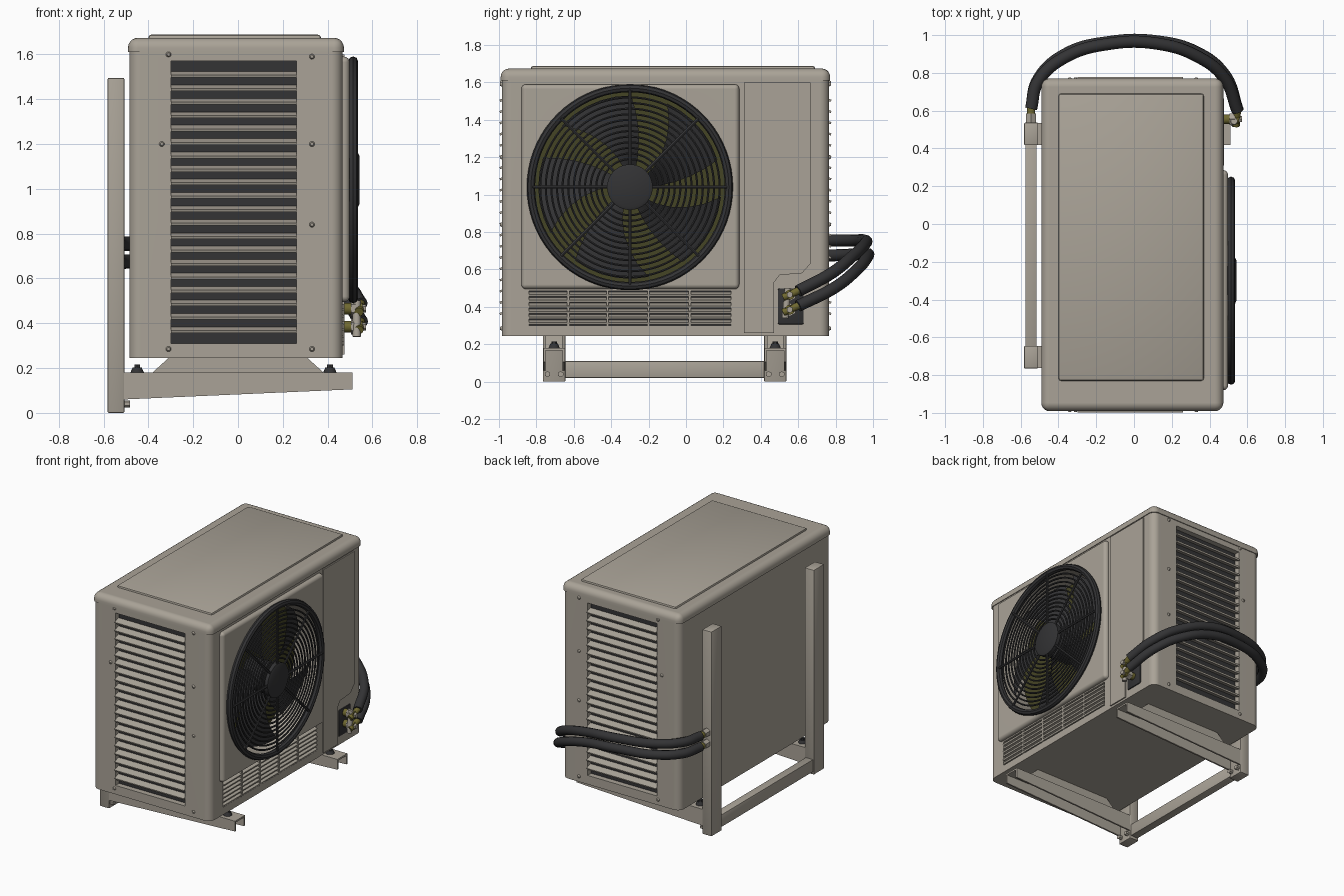
import bpy, bmesh, math
from math import sin, cos, pi, radians
from mathutils import Vector, Matrix

if "Cube" in bpy.data.objects:
    bpy.data.objects.remove(bpy.data.objects["Cube"])


def material(name, rgb):
    m = bpy.data.materials.new(name)
    m.diffuse_color = (*rgb, 1)
    m.use_nodes = True
    m.node_tree.nodes["Principled BSDF"].inputs["Base Color"].default_value = m.diffuse_color
    return m


BEIGE = material("warm beige", (0.40, 0.365, 0.31))
DARK = material("charcoal", (0.033, 0.033, 0.035))
OLIVE = material("dark olive", (0.06, 0.058, 0.018))
BRASS = material("brass", (0.16, 0.14, 0.03))


def finish(name, bm, mat):
    bmesh.ops.recalc_face_normals(bm, faces=bm.faces)
    me = bpy.data.meshes.new(name)
    bm.to_mesh(me)
    bm.free()
    me.materials.append(mat)
    ob = bpy.data.objects.new(name, me)
    bpy.context.collection.objects.link(ob)
    return ob


def box(name, x0, x1, y0, y1, z0, z1, mat, r=0, seg=3, rot=None, flat_base=False):
    bm = bmesh.new()
    bmesh.ops.create_cube(bm, size=1)
    size = Vector((x1 - x0, y1 - y0, z1 - z0))
    mid = Vector((x0 + x1, y0 + y1, z0 + z1)) / 2
    bmesh.ops.scale(bm, vec=size, verts=bm.verts)
    if r:
        edges = [e for e in bm.edges
                 if not flat_base or max(v.co.z for v in e.verts) > 0]
        bmesh.ops.bevel(bm, geom=edges, offset=r, segments=seg, profile=0.5, affect='EDGES')
    if rot:
        bmesh.ops.transform(bm, matrix=Matrix.Rotation(rot[0], 4, rot[1]), verts=bm.verts)
    bmesh.ops.translate(bm, vec=mid, verts=bm.verts)
    return finish(name, bm, mat)


def cyl(name, p0, p1, r, mat, n=24, r2=None):
    p0, p1 = Vector(p0), Vector(p1)
    d = p1 - p0
    m = Matrix.Translation((p0 + p1) / 2) @ d.to_track_quat('Z', 'Y').to_matrix().to_4x4()
    bm = bmesh.new()
    bmesh.ops.create_cone(bm, cap_ends=True, segments=n, radius1=r,
                          radius2=r if r2 is None else r2, depth=d.length, matrix=m)
    return finish(name, bm, mat)


def prism(name, pts, axis, a, b, mat):
    """Extrude a 2D outline from a to b along x or y."""
    bm = bmesh.new()
    put = (lambda p, t: (t, *p)) if axis == 'x' else (lambda p, t: (p[0], t, p[1]))
    f = bm.faces.new([bm.verts.new(put(p, a)) for p in pts])
    ext = bmesh.ops.extrude_face_region(bm, geom=[f])
    step = Vector((b - a, 0, 0)) if axis == 'x' else Vector((0, b - a, 0))
    bmesh.ops.translate(bm, vec=step,
                        verts=[v for v in ext['geom'] if isinstance(v, bmesh.types.BMVert)])
    return finish(name, bm, mat)


def tubes(name, paths, r, mat, cyclic=False, smooth=False, res=2):
    cu = bpy.data.curves.new(name, 'CURVE')
    cu.dimensions = '3D'
    cu.bevel_depth, cu.bevel_resolution, cu.use_fill_caps = r, res, True
    for path in paths:
        s = cu.splines.new('BEZIER' if smooth else 'POLY')
        pts = s.bezier_points if smooth else s.points
        pts.add(len(path) - 1)
        for p, co in zip(pts, path):
            if smooth:
                p.co = co
                p.handle_left_type = p.handle_right_type = 'AUTO'
            else:
                p.co = (*co, 1)
        s.use_cyclic_u = cyclic
    cu.materials.append(mat)
    ob = bpy.data.objects.new(name, cu)
    bpy.context.collection.objects.link(ob)
    bpy.ops.object.select_all(action='DESELECT')
    ob.select_set(True)
    bpy.context.view_layer.objects.active = ob
    bpy.ops.object.convert(target='MESH')
    return ob


def cut(ob, cutter):
    mod = ob.modifiers.new("cut", 'BOOLEAN')
    mod.operation, mod.solver, mod.object = 'DIFFERENCE', 'EXACT', cutter
    bpy.context.view_layer.objects.active = ob
    bpy.ops.object.modifier_apply(modifier=mod.name)


FY, FZ = -0.30, 1.04          # fan centre

# Casing, lid and raised fan panel
casing = box("casing", -0.485, 0.467, -0.985, 0.765, 0.245, 1.66, BEIGE, 0.05, 5, flat_base=True)
lid = box("lid", -0.491, 0.473, -0.991, 0.771, 1.61, 1.674, BEIGE, 0.045, 5, flat_base=True)
box("lid_raised_panel", -0.40, 0.37, -0.83, 0.69, 1.66, 1.688, BEIGE, 0.013, 2, flat_base=True)
panel = box("fan_panel", 0.42, 0.498, -0.88, 0.285, 0.495, 1.59, BEIGE, 0.025, 4)
prism("service_cover", [(0.31, 0.26), (0.47, 0.26), (0.47, 0.53), (0.50, 0.57), (0.62, 0.58),
                        (0.665, 0.63), (0.665, 1.60), (0.31, 1.60)], 'x', 0.45, 0.476, BEIGE)

# Pockets for the fan, louvres, lower vent and valve
cutters = [cyl("cut_fan", (0.30, FY, FZ), (0.7, FY, FZ), 0.515, DARK, 64),
           box("cut_front", -0.30, 0.26, -1.1, -0.94, 0.31, 1.57, DARK),
           box("cut_back", -0.30, 0.26, 0.72, 0.9, 0.31, 1.57, DARK),
           box("cut_vent", 0.42, 0.6, -0.84, 0.24, 0.30, 0.485, DARK)]
for c in cutters:
    cut(casing, c)
cut(panel, cutters[0])
for c in cutters:
    bpy.data.objects.remove(c)

# Side louvres on both ends
for name, y, s in (("front", -0.985, 1), ("back", 0.765, -1)):
    yb = y + s * 0.043
    box(name + "_louvre_back", -0.30, 0.26, yb - 0.003, yb + 0.003, 0.31, 1.57, DARK)
    for i in range(20):
        z = 0.37 + i * 0.06
        yc = y + s * 0.012
        box(f"{name}_slat_{i}", -0.30, 0.26, yc - 0.024, yc + 0.024, z - 0.006, z + 0.006,
            BEIGE, rot=(s * radians(20), 'X'))
    for x, z in ((-0.31, 0.285), (0.33, 0.285), (-0.31, 1.6), (0.33, 1.59), (0.33, 0.84),
                 (-0.34, 1.2), (0.33, 1.2)):
        cyl(f"{name}_screw", (x, y, z), (x, y - s * 0.010, z), 0.012, BEIGE, 12, 0.007)

# Lower vent under the fan
box("vent_back", 0.421, 0.426, -0.84, 0.24, 0.30, 0.485, DARK)
for i in range(6):
    z = 0.317 + i * 0.030
    box(f"vent_slat_{i}", 0.43, 0.474, -0.84, 0.24, z - 0.006, z + 0.006, BEIGE,
        rot=(radians(18), 'Y'))
for y in (-0.63, -0.42, -0.20, 0.02):
    box("vent_bar", 0.43, 0.472, y - 0.006, y + 0.006, 0.30, 0.485, BEIGE)


# Fan grille: rim, rings, spokes, hub
def circle(r, x, n=72):
    return [(x, FY + r * cos(2 * pi * i / n), FZ + r * sin(2 * pi * i / n)) for i in range(n)]


tubes("grille_rim", [circle(0.529, 0.514)], 0.022, DARK, cyclic=True)
tubes("grille_rings", [circle(0.15 + 0.03 * i, 0.522) for i in range(12)], 0.0065, DARK,
      cyclic=True, res=1)
tubes("grille_spokes", [[(0.526, FY + r * cos(a), FZ + r * sin(a)) for r in (0.08, 0.52)]
                        for a in (k * pi / 4 for k in range(8))], 0.009, DARK, res=1)
cyl("grille_hub", (0.50, FY, FZ), (0.535, FY, FZ), 0.122, DARK, 40)
cyl("grille_hub_cap", (0.535, FY, FZ), (0.543, FY, FZ), 0.122, DARK, 40, 0.105)

# Fan behind the grille
cyl("fan_recess_back", (0.301, FY, FZ), (0.308, FY, FZ), 0.514, OLIVE, 64)
cyl("fan_motor", (0.305, FY, FZ), (0.47, FY, FZ), 0.11, DARK, 32)
bm = bmesh.new()
for b in range(5):
    grid = []
    for j in range(6):
        r = 0.09 + 0.08 * j
        row = []
        for k in range(6):
            t = k / 5
            a = b * 2 * pi / 5 + 0.06 * j + t * (0.6 + 0.05 * j)
            row.append(bm.verts.new((0.37 + 0.09 * t, FY + r * cos(a), FZ + r * sin(a))))
        grid.append(row)
    for j in range(5):
        for k in range(5):
            bm.faces.new((grid[j][k], grid[j][k + 1], grid[j + 1][k + 1], grid[j + 1][k]))
finish("fan_blades", bm, DARK)

# Valve plate and fittings
box("valve_plate", 0.455, 0.475, 0.49, 0.63, 0.305, 0.50, DARK, 0.01, 2)
for z in (0.465, 0.385):
    cyl("valve_body", (0.46, 0.555, z), (0.555, 0.555, z), 0.026, BRASS, 16)
    cyl("valve_nut", (0.505, 0.555, z), (0.535, 0.555, z), 0.036, BEIGE, 6)
    cyl("valve_cap", (0.555, 0.555, z), (0.572, 0.555, z), 0.018, BEIGE, 6)
    cyl("valve_outlet", (0.54, 0.52, z - 0.015), (0.548, 0.62, z + 0.03), 0.02, BRASS, 16)
cyl("valve_stem", (0.53, 0.53, 0.34), (0.53, 0.545, 0.50), 0.018, BEIGE, 12)

# Two insulated hoses round the back, with couplings at the post
ends = [[(-0.545, 0.61, 0.755), (-0.51, 0.75, 0.755), (-0.37, 0.88, 0.755), (-0.12, 0.955, 0.755),
         (0.12, 0.955, 0.735), (0.33, 0.89, 0.67), (0.48, 0.77, 0.575), (0.548, 0.60, 0.485)],
        [(-0.545, 0.61, 0.675), (-0.51, 0.76, 0.675), (-0.37, 0.895, 0.68), (-0.12, 0.965, 0.685),
         (0.12, 0.967, 0.665), (0.33, 0.91, 0.595), (0.48, 0.79, 0.50), (0.55, 0.60, 0.405)]]
tubes("hoses", ends, 0.032, DARK, smooth=True, res=4)
for z in (0.755, 0.675):
    cyl("hose_coupling", (-0.545, 0.53, z), (-0.545, 0.585, z), 0.03, BEIGE, 6)
    cyl("hose_ferrule", (-0.545, 0.58, z), (-0.545, 0.615, z), 0.022, BRASS, 16)

# Wall bracket: posts, arms, feet and bolts
for side, y in (("front", -0.705), ("back", 0.477)):
    box(side + "_post", -0.582, -0.507, y - 0.06, y + 0.06, 0, 1.495, BEIGE, 0.006, 2)
    outline = [(-0.51, 0.06), (0.51, 0.105), (0.51, 0.18), (-0.51, 0.18)]
    for s in (-1, 1):
        prism(side + "_arm_side", outline, 'y', y + s * 0.058, y + s * 0.046, BEIGE)
    box(side + "_arm_top", -0.51, 0.51, y - 0.058, y + 0.058, 0.168, 0.18, BEIGE)
    prism(side + "_foot", [(-0.38, 0.18), (0.38, 0.18), (0.36, 0.20), (0.31, 0.245),
                           (-0.31, 0.245), (-0.36, 0.20)], 'y', y - 0.045, y + 0.045, BEIGE)
    for x in (-0.45, 0.41):
        cyl(side + "_rubber_mount", (x, y, 0.18), (x, y, 0.203), 0.03, DARK, 16, 0.02)
        cyl(side + "_mount_bolt", (x, y, 0.20), (x, y, 0.215), 0.015, DARK, 6)
    for dy in (-0.035, 0.035):
        cyl(side + "_post_bolt", (-0.51, y + dy, 0.04), (-0.482, y + dy, 0.04), 0.016, BEIGE, 6)
box("cross_bar", -0.575, -0.515, -0.65, 0.42, 0.02, 0.11, BEIGE, 0.004, 2)

# Smooth shading with kept edges
bpy.ops.object.select_all(action='SELECT')
bpy.context.view_layer.objects.active = casing
bpy.ops.object.shade_smooth_by_angle(angle=radians(35))
for ob in (casing, lid, panel):
    ob.modifiers.new("even_shading", 'WEIGHTED_NORMAL').keep_sharp = True
